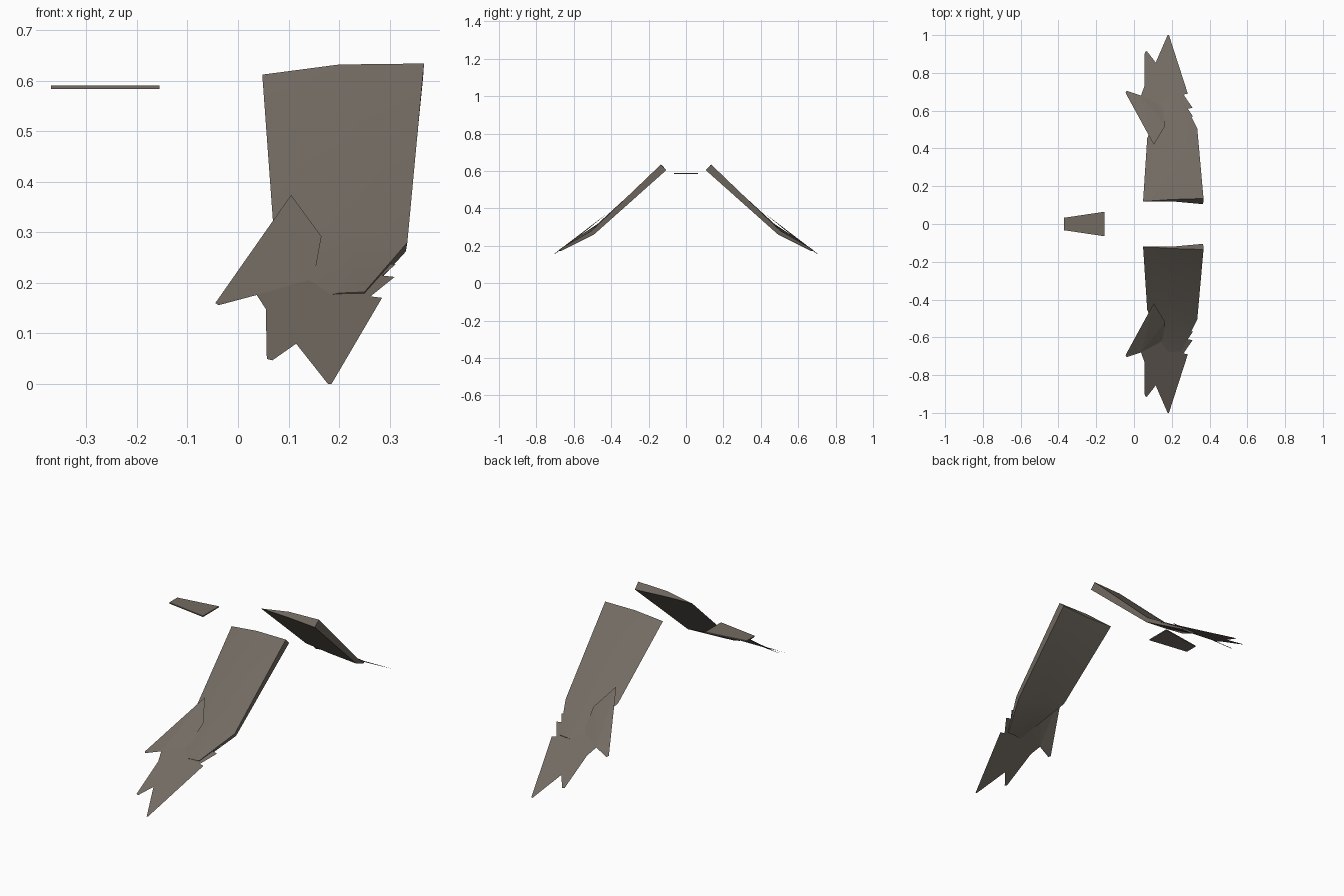
import bpy
import bmesh
import math

if "Cube" in bpy.data.objects:
    bpy.data.objects.remove(bpy.data.objects["Cube"])

# single warm grey colour
grey = bpy.data.materials.new("warm_grey")
grey.use_nodes = True
colour = (0.17, 0.147, 0.122, 1)
grey.diffuse_color = colour
grey.node_tree.nodes["Principled BSDF"].inputs["Base Color"].default_value = colour


def finish(name, bm, mirrored=True, smooth=False):
    """Turn a bmesh into an object, optionally mirrored across y."""
    bmesh.ops.recalc_face_normals(bm, faces=bm.faces)
    mesh = bpy.data.meshes.new(name)
    bm.to_mesh(mesh)
    bm.free()
    mesh.materials.append(grey)
    obj = bpy.data.objects.new(name, mesh)
    bpy.context.collection.objects.link(obj)
    bpy.ops.object.select_all(action="DESELECT")
    obj.select_set(True)
    bpy.context.view_layer.objects.active = obj
    if smooth:
        bpy.ops.object.shade_smooth_by_angle(angle=math.radians(30))
    if mirrored:
        mod = obj.modifiers.new("other_side", "MIRROR")
        mod.use_axis = (False, True, False)
        mod.use_mirror_merge = False
    return obj


def loft(name, sections, **options):
    """Skin matching cross-sections and close both ends."""
    bm = bmesh.new()
    rings = [[bm.verts.new(p) for p in section] for section in sections]
    for a, b in zip(rings, rings[1:]):
        for i in range(len(a)):
            j = (i + 1) % len(a)
            bm.faces.new((a[i], a[j], b[j], b[i]))
    bm.faces.new(rings[0])
    bm.faces.new(rings[-1])
    return finish(name, bm, **options)


def sheet(name, points):
    """Flat jagged feather sheet made from one outline."""
    bm = bmesh.new()
    face = bm.faces.new([bm.verts.new(p) for p in points])
    bmesh.ops.triangulate(bm, faces=[face])
    return finish(name, bm)


# wing slabs: thin at one edge, thick at the other, tapering to the tip
# each section runs thin edge, upper middle, upper edge, lower edge, lower middle
root = [(0.048, 0.12, 0.612), (0.2, 0.13, 0.632), (0.368, 0.135, 0.634),
        (0.366, 0.105, 0.605), (0.2, 0.12, 0.607)]
elbow = [(0.07, 0.455, 0.31), (0.2, 0.475, 0.315), (0.335, 0.505, 0.28),
         (0.332, 0.49, 0.262), (0.2, 0.47, 0.285)]
tip = [(0.165, 0.68, 0.173), (0.2, 0.677, 0.18), (0.25, 0.675, 0.182),
       (0.25, 0.67, 0.172), (0.2, 0.67, 0.171)]
loft("wing_slabs", [root, elbow, tip], smooth=True)


# outer feathers lie in one sloping plane
def on_slope(x, y):
    return (x, y, 0.55 * (1 - y))


outer = [(0.037, 0.68), (0.055, 0.73), (0.057, 0.91), (0.068, 0.915),
         (0.115, 0.855), (0.178, 1), (0.185, 1), (0.285, 0.69),
         (0.262, 0.685), (0.31, 0.615), (0.285, 0.61), (0.312, 0.57),
         (0.25, 0.56), (0.15, 0.62)]
sheet("outer_feathers", [on_slope(x, y) for x, y in outer])

# side feather rises over the thin edge of the slab
sheet("side_feathers", [
    (0.105, 0.42, 0.374), (-0.045, 0.695, 0.16), (-0.038, 0.705, 0.156),
    on_slope(0.037, 0.68), on_slope(0.15, 0.62), (0.165, 0.52, 0.292)])


# tail plate: thin trapezoid, wider toward the wings
def tail_end(x, half_width):
    low, high = 0.584, 0.59
    return [(x, -half_width, low), (x, half_width, low),
            (x, half_width, high), (x, -half_width, high)]


loft("tail_plate", [tail_end(-0.37, 0.033), tail_end(-0.155, 0.065)], mirrored=False)
